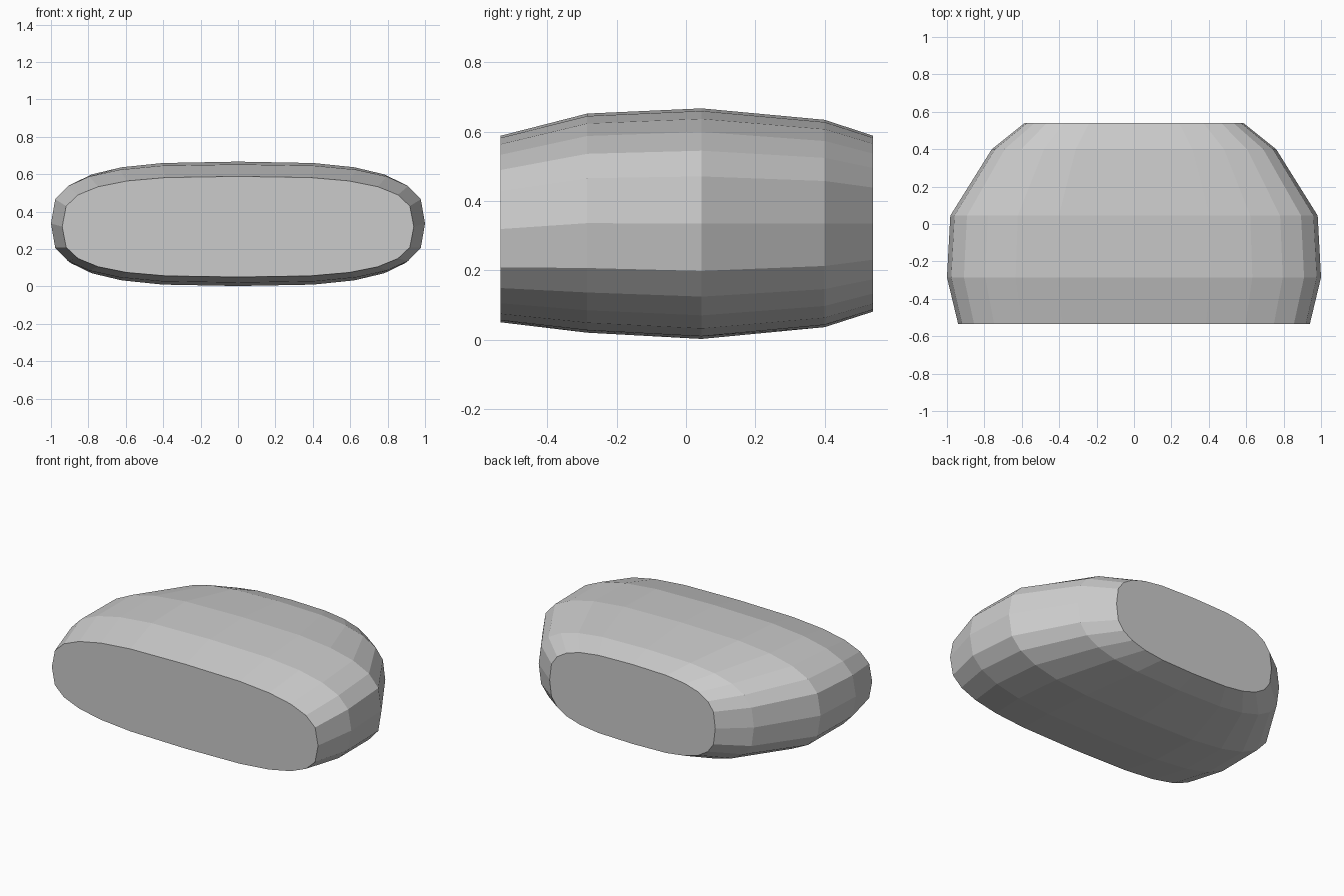
import bpy, bmesh
from math import sin, cos, pi, copysign

if "Cube" in bpy.data.objects:
    bpy.data.objects.remove(bpy.data.objects["Cube"])

SIDES = 24
POWER = 0.66
# Rings from front to back: y, half width, bottom z, top z
RINGS = [
    (-0.535, 0.94, 0.05, 0.588),
    (-0.285, 1.00, 0.02, 0.652),
    (0.045, 0.982, 0.002, 0.667),
    (0.40, 0.76, 0.036, 0.634),
    (0.54, 0.585, 0.081, 0.588),
]


def soft(v):
    """Squared-off circle coordinate (superellipse)."""
    return copysign(abs(v) ** POWER, v) if abs(v) > 1e-6 else 0.0


bm = bmesh.new()
loops = []
for y, w, low, high in RINGS:
    mid, half = (low + high) / 2, (high - low) / 2
    loops.append([
        bm.verts.new((w * soft(sin(2 * pi * i / SIDES)), y,
                      mid + half * soft(cos(2 * pi * i / SIDES))))
        for i in range(SIDES)])

# Side bands
for a, b in zip(loops, loops[1:]):
    for i in range(SIDES):
        j = (i + 1) % SIDES
        bm.faces.new((a[i], a[j], b[j], b[i]))

# Flat front and back caps
bm.faces.new(loops[0])
bm.faces.new(loops[-1])
bmesh.ops.recalc_face_normals(bm, faces=bm.faces)

mesh = bpy.data.meshes.new("rounded_body")
bm.to_mesh(mesh)
bm.free()
body = bpy.data.objects.new("rounded_body", mesh)
bpy.context.collection.objects.link(body)
